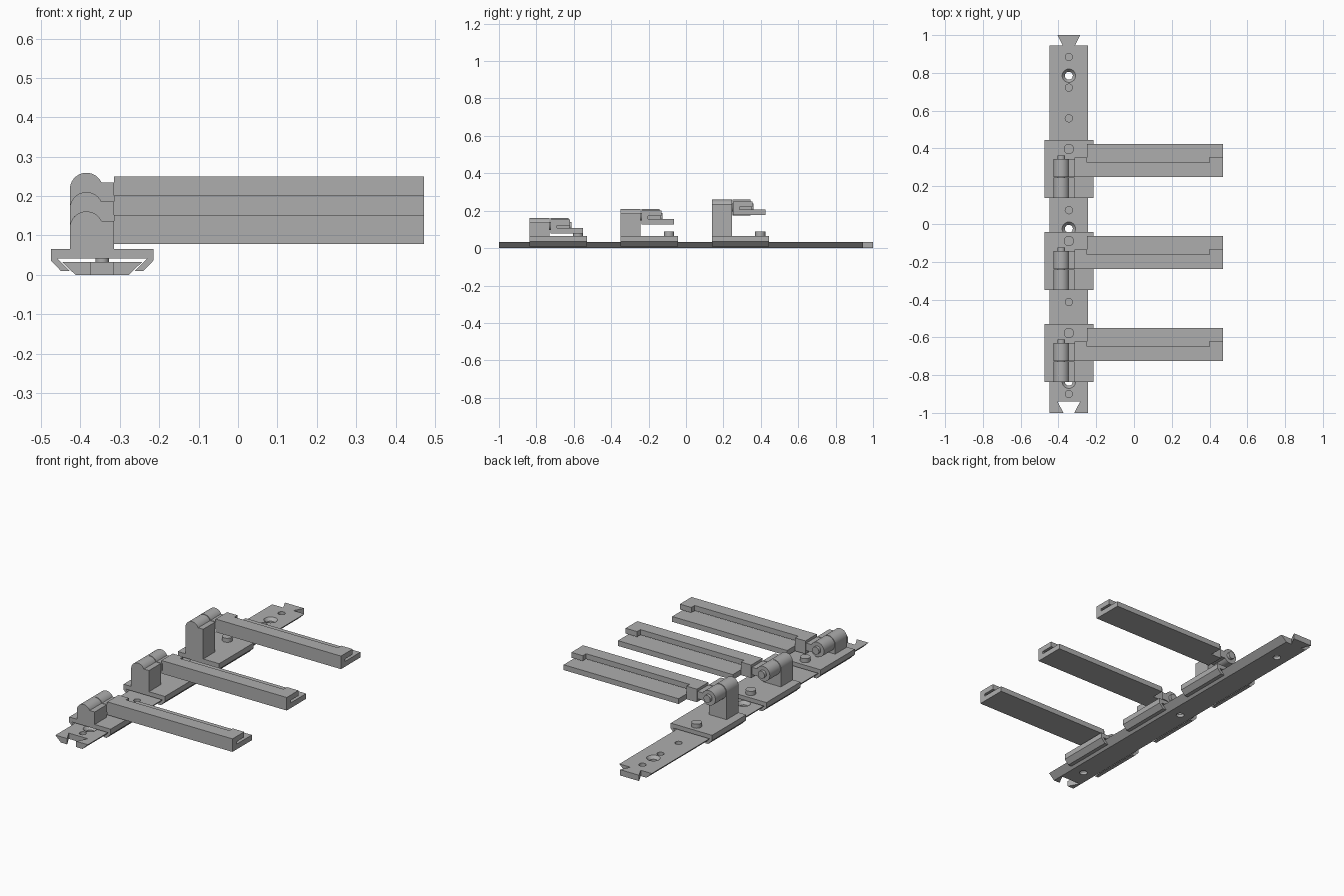
import bpy, bmesh
from math import sin, cos, radians
from mathutils import Matrix

cube = bpy.data.objects.get("Cube")
if cube:
    bpy.data.objects.remove(cube)

grey = bpy.data.materials.new("plain_grey")
grey.use_nodes = True
colour = (0.42, 0.42, 0.42, 1)
grey.diffuse_color = colour
grey.node_tree.nodes["Principled BSDF"].inputs["Base Color"].default_value = colour

CX = -0.345          # rail centre line
STEP_Y = -0.487      # spacing of the carriages
STEP_Z = -0.049      # each arm sits lower than the last
PLACE = {"X": lambda a, b, t: (t, a, b),
         "Y": lambda a, b, t: (a, t, b),
         "Z": lambda a, b, t: (a, b, t)}


def add_prism(bm, pts, axis, start, end):
    rings = [[bm.verts.new(PLACE[axis](a, b, t)) for a, b in pts] for t in (start, end)]
    bm.faces.new(rings[0])
    bm.faces.new(rings[1][::-1])
    n = len(pts)
    for i in range(n):
        j = (i + 1) % n
        bm.faces.new((rings[0][i], rings[1][i], rings[1][j], rings[0][j]))


def add_disc(bm, y, z0, z1, r0, r1=None):
    bmesh.ops.create_cone(bm, cap_ends=True, segments=32, radius1=r0, radius2=r1 or r0,
                          depth=z1 - z0, matrix=Matrix.Translation((CX, y, (z0 + z1) / 2)))


def finish(name, bm, smooth=False):
    bmesh.ops.recalc_face_normals(bm, faces=bm.faces)
    mesh = bpy.data.meshes.new(name)
    bm.to_mesh(mesh)
    bm.free()
    mesh.materials.append(grey)
    ob = bpy.data.objects.new(name, mesh)
    bpy.context.collection.objects.link(ob)
    bpy.ops.object.select_all(action="DESELECT")
    ob.select_set(True)
    bpy.context.view_layer.objects.active = ob
    if smooth:
        bpy.ops.object.shade_smooth_by_angle(angle=radians(30))
    return ob


def prism(name, pts, axis, start, end, smooth=False):
    bm = bmesh.new()
    add_prism(bm, pts, axis, start, end)
    return finish(name, bm, smooth)


def mirrored(half):
    """Close a half outline of (offset, height) across the rail centre line."""
    return [(CX - a, b) for a, b in half] + [(CX + a, b) for a, b in half[::-1]]


def arc(cx, cz, r, a0, a1, n=24):
    angles = [radians(a0 + (a1 - a0) * i / n) for i in range(n + 1)]
    return [(cx + r * cos(a), cz + r * sin(a)) for a in angles]


# Cutters: end notch, through countersunk holes and blind index holes
def cut(target, build):
    bm = bmesh.new()
    build(bm)
    cutter = finish("cutter", bm)
    cutter.hide_render = True
    mod = target.modifiers.new("cut", "BOOLEAN")
    mod.operation, mod.solver, mod.object = "DIFFERENCE", "EXACT", cutter
    bpy.context.view_layer.objects.active = target
    bpy.ops.object.modifier_apply(modifier=mod.name)
    bpy.data.objects.remove(cutter)


def notch_and_index_holes(bm):
    add_prism(bm, mirrored([(0.06, -0.94), (0.018, -1.02)]), "Z", -0.1, 0.1)
    for i in range(12):
        add_disc(bm, 0.884 - i * 0.1622, 0.015, 0.06, 0.019)


def through_holes(bm):
    for y in (0.785, -0.025, -0.835):
        add_disc(bm, y, -0.05, 0.05, 0.021)


def countersinks(bm):
    for y in (0.785, -0.025, -0.835):
        add_disc(bm, y, 0.015, 0.037, 0.02, 0.039)


# Dovetail rail with a joining tail at the back
rail = prism("rail", mirrored([(0.068, 0), (0.102, 0.033)]), "Y", -1, 0.945)
for build in (notch_and_index_holes, through_holes, countersinks):
    cut(rail, build)
prism("rail_tail", mirrored([(0.03, 0.94), (0.06, 1.0)]), "Z", 0, 0.033)

for k in range(3):
    dy, dz = k * STEP_Y, k * STEP_Z
    tag = ("back", "middle", "front")[k]

    def along(pts):
        return [(y + dy, z + dz) for y, z in pts]

    # Carriage hooked around the rail
    prism(tag + "_carriage",
          mirrored([(0.083, 0.01), (0.105, 0.01), (0.13, 0.036), (0.13, 0.066)][::-1]
                   + [(0.115, 0.042)]),
          "Y", 0.138 + dy, 0.444 + dy)

    # Locking pin
    bm = bmesh.new()
    add_disc(bm, 0.397 + dy, 0.015, 0.07, 0.017)
    add_disc(bm, 0.397 + dy, 0.066, 0.089, 0.027)
    finish(tag + "_locking_pin", bm, True)

    # Post with a rounded head
    hx, hz, r = -0.385, 0.217 + dz, 0.042
    post = [(-0.427, 0.066)] + arc(hx, hz, r, 180, 25)
    post += [(-0.315, 0.235 + dz), (-0.315, 0.066)]
    prism(tag + "_post", post, "Y", 0.138 + dy, 0.245 + dy, True)

    # Hinge eye, its strap and the pivot bolt
    eye = arc(hx, hz, r, 25, 325, 40) + [(-0.31, 0.193 + dz), (-0.31, 0.235 + dz)]
    prism(tag + "_hinge_eye", eye, "Y", 0.249 + dy, 0.345 + dy, True)
    prism(tag + "_pivot_bolt", arc(hx, hz, 0.021, 0, 345, 23), "Y", 0.2 + dy, 0.362 + dy, True)

    # Arm neck
    prism(tag + "_arm_neck",
          along([(0.25, 0.176), (0.352, 0.176), (0.352, 0.25), (0.25, 0.25)]),
          "X", -0.315, -0.25)

    # Long slotted arm, with a wider lip at its free end
    for part, lip, x0, x1 in (("arm", 0.325, -0.25, 0.4), ("arm_end", 0.355, 0.4, 0.472)):
        prism(tag + "_" + part,
              along([(0.25, 0.176), (0.424, 0.176), (0.424, 0.206), (0.285, 0.206),
                     (0.285, 0.22), (lip, 0.22), (lip, 0.25), (0.25, 0.25)]),
              "X", x0, x1)
